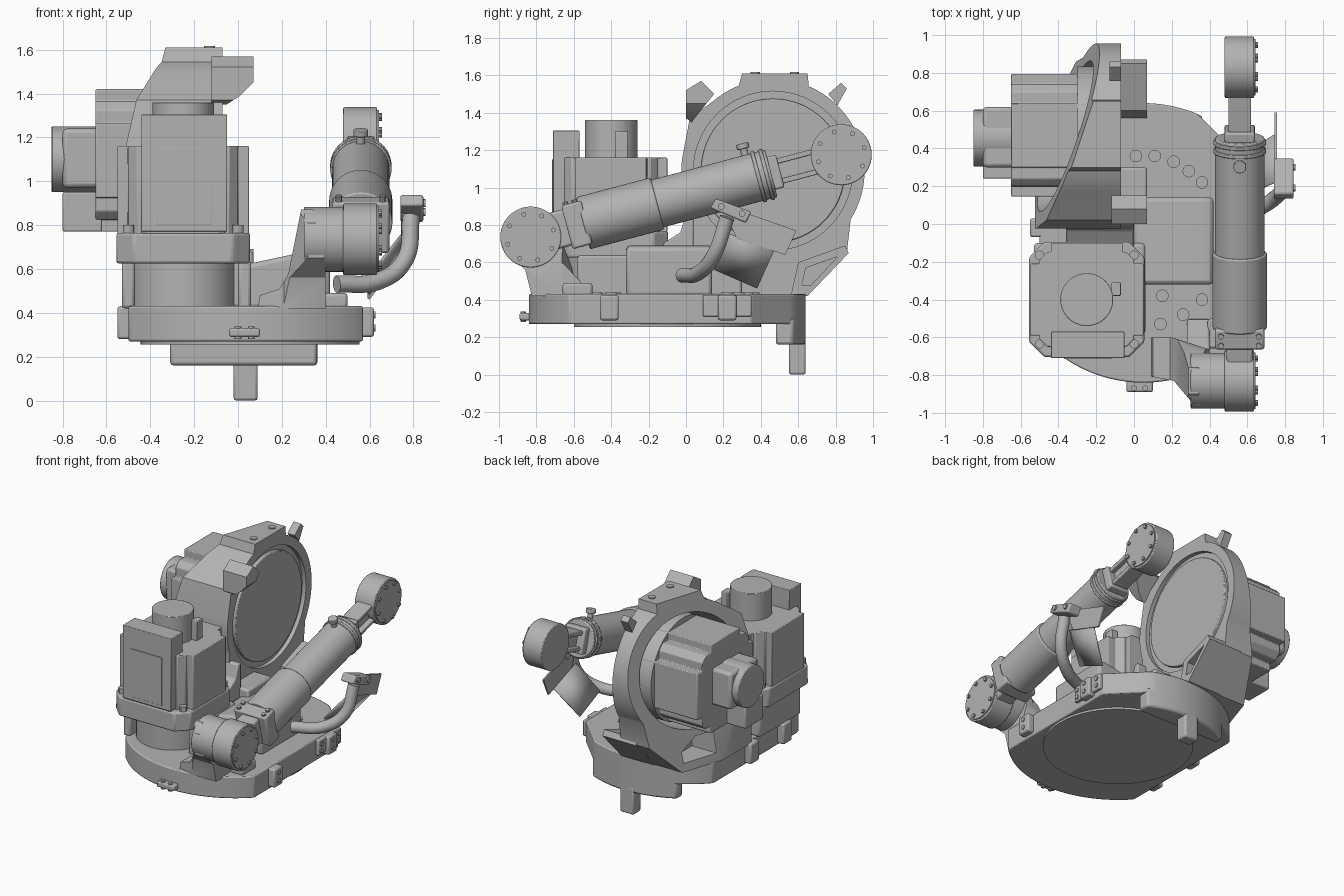
import bpy, bmesh
from math import sin, cos, pi, radians
from mathutils import Vector, Matrix

old = bpy.data.objects.get("Cube")
if old:
    bpy.data.objects.remove(old)

grey = bpy.data.materials.new("machine_grey")
grey.use_nodes = True
COLOUR = (0.45, 0.45, 0.45, 1)
grey.diffuse_color = COLOUR
grey.node_tree.nodes["Principled BSDF"].inputs["Base Color"].default_value = COLOUR
parts = []


def finish(name, bm, bevel=0):
    bmesh.ops.recalc_face_normals(bm, faces=bm.faces)
    me = bpy.data.meshes.new(name)
    bm.to_mesh(me)
    bm.free()
    ob = bpy.data.objects.new(name, me)
    bpy.context.collection.objects.link(ob)
    me.materials.append(grey)
    if bevel:
        mod = ob.modifiers.new("edge", 'BEVEL')
        mod.width, mod.segments, mod.limit_method = bevel, 2, 'ANGLE'
    parts.append(ob)
    return ob


def prism_mesh(pts, axis, lo, hi):
    # profile in the two remaining axes, extruded along the named axis
    place = {'x': lambda a, b, t: (t, a, b), 'y': lambda a, b, t: (a, t, b),
             'z': lambda a, b, t: (a, b, t)}[axis]
    bm = bmesh.new()
    rings = [[bm.verts.new(place(a, b, t)) for a, b in pts] for t in (lo, hi)]
    for ring in rings:
        bm.faces.new(ring)
    for i in range(len(pts)):
        j = (i + 1) % len(pts)
        bm.faces.new((rings[0][i], rings[0][j], rings[1][j], rings[1][i]))
    return bm


def prism(name, pts, axis, lo, hi, bevel=0):
    return finish(name, prism_mesh(pts, axis, lo, hi), bevel)


def box(name, x, y, z, bevel=0.01):
    return prism(name, [(x[0], y[0]), (x[1], y[0]), (x[1], y[1]), (x[0], y[1])], 'z', *z, bevel)


def cyl(name, a, b, r, bevel=0, n=48):
    a, b = Vector(a), Vector(b)
    bm = bmesh.new()
    turn = (b - a).to_track_quat('Z', 'Y').to_matrix().to_4x4()
    bmesh.ops.create_cone(bm, cap_ends=True, segments=n, radius1=r, radius2=r,
                          depth=(b - a).length, matrix=Matrix.Translation((a + b) / 2) @ turn)
    return finish(name, bm, bevel)


def arc(cx, cy, r, a0, a1, n):
    return [(cx + r * cos(radians(a0 + (a1 - a0) * i / n)),
             cy + r * sin(radians(a0 + (a1 - a0) * i / n))) for i in range(n + 1)]


def cut(ob, cutter, operation='DIFFERENCE'):
    cutter.hide_render = True
    mod = ob.modifiers.new("cut", 'BOOLEAN')
    mod.object, mod.solver, mod.operation = cutter, 'EXACT', operation
    bpy.context.view_layer.objects.active = ob
    bpy.ops.object.modifier_apply(modifier=mod.name)
    parts.remove(cutter)
    bpy.data.objects.remove(cutter)


def ribbed(cx, cy, h, b, a):
    # square motor section with stepped corners
    quarter = [(h, -a), (h, a), (b, a), (b, b - .04), (b - .04, b), (a, b)]
    return [(cx + x * cos(q) - y * sin(q), cy + x * sin(q) + y * cos(q))
            for q in (0, pi / 2, pi, 3 * pi / 2) for x, y in quarter]


# base: round plate trimmed flat on both sides and across the back corner
outline = [(max(-.5, min(.57, x)), y) for x, y in arc(.05, -.1, .74, 0, 357.5, 143)]
outline = [(x, min(y, .92 - x)) for x, y in outline]
clean = [p for i, p in enumerate(outline)
         if not (p[0] in (-.5, .57) and outline[i - 1][0] == p[0]
                 and outline[(i + 1) % len(outline)][0] == p[0])]
prism("base_plate", clean, 'z', .27, .43, .008)
cyl("base_underside_disc", (.055, -.1, .255), (.055, -.1, .28), .5, n=64)
prism("rear_foot", [(.36, .48)] + arc(.05, -.1, .74, 65, 119, 16) + [(-.31, .48)],
      'z', .16, .3, .015)
box("locating_peg", (-.02, .09), (.55, .64), (0, .2), .012)
prism("centre_housing", [(.0, .42), (.42, .42), (.42, .68), (.36, .69), (.08, .63), (.0, .62)],
      'y', -.32, .14, .02)
for x, y in [(.01, .36), (.11, .36), (.21, .33), (.29, .28), (.36, .22), (.15, -.38),
             (.26, -.48), (.36, -.4), (.14, -.53), (.15, -.66), (.15, -.76)]:
    cyl("base_bolt", (x, y, .42), (x, y, .438), .033, n=20)
box("side_mount", (.54, .595), (.09, .35), (.31, .425), .008)
for y in (-.41, .22):
    box("side_tab", (.54, .62), (y - .05, y + .05), (.29, .425), .012)
    for z in (.33, .39):
        cyl("tab_bolt", (.6, y, z), (.626, y, z), .016, n=12)
for y in (.12, .32):
    for z in (.34, .39):
        cyl("mount_bolt", (.58, y, z), (.602, y, z), .016, n=12)
box("front_tab", (-.04, .1), (-.89, -.8), (.29, .33))
for x in (0, .06):
    cyl("front_tab_bolt", (x, -.87, .28), (x, -.87, .338), .015, n=12)
for y in (-.4, -.02):
    box("left_tab", (-.55, -.48), (y - .05, y + .05), (.28, .43), .012)

# upright ring housing: round profile with a flat pad and a foot, sliced at a slant
CY, CZ = .465, 1.09
profile = ([(-.01, .42), (.64, .42), (.86, .65)] + arc(CY, CZ, .49, -32, 67, 30)
           + [(.65, 1.61), (.3, 1.61)] + arc(CY, CZ, .49, 112, 130, 6) + [(.02, 1.37)]
           + arc(CY, CZ, .49, 172, 200, 10) + [(-.01, .75)])
bm = prism_mesh(profile, 'x', -.525, -.07)
res = bmesh.ops.bisect_plane(bm, geom=bm.verts[:] + bm.edges[:] + bm.faces[:], dist=1e-5,
                             plane_co=(-.28, .46, 1.6), plane_no=(1, -.33, -.167), clear_inner=True)
bmesh.ops.holes_fill(bm, edges=[e for e in res["geom_cut"] if isinstance(e, bmesh.types.BMEdge)])
ring = finish("ring_housing", bm)
cut(ring, cyl("bore", (-.8, CY, CZ), (-.13, CY, CZ), .4, n=64))
cut(ring, cyl("face_recess", (-.1, CY, CZ), (0, CY, CZ), .425, n=64))
cut(ring, prism("foot_pocket", [(.36, .48), (.62, .48), (.62, .56), (.5, .64), (.36, .64)],
                'x', -.7, -.3))
cyl("ring_disc", (-.12, CY, CZ), (-.075, CY, CZ), .385, .006, 64)
prism("ring_web", [(-.14, .42), (.04, .42), (.04, .86), (0, .86), (-.03, .76), (-.14, .69)],
      'x', -.36, 0, .01)
ear = prism("upper_ear", [(.08, 1.57), (.15, 1.5), (.03, 1.35), (0, 1.37), (0, 1.52)],
            'x', -.12, .07)
cut(ear, prism("ear_slope", [(.1, 1.48), (.01, 1.39), (-.13, 1.3), (.1, 1.3)], 'y', -.1, .3))
lower = prism("lower_ear", [(.56, .42), (.6, .6), (.85, .69), (.87, .65), (.65, .42)], 'x', -.2, .07)
cut(lower, prism("ear_window", [(.62, .48), (.64, .57), (.81, .63), (.67, .48)], 'x', -.06, .3))
box("front_ear", (-.1, .07), (.02, .3), (.42, .68), .015)
prism("small_lug", [(.76, 1.5), (.83, 1.56), (.86, 1.53), (.81, 1.44)], 'x', -.13, -.07)
for y in (.37, .58):
    cyl("pad_bolt", (-.13, y, 1.6), (-.13, y, 1.617), .025, n=16)

# side motor lying along x
prism("side_motor", ribbed(.47, 1.095, .325, .27, .17), 'x', -.65, -.12, .006)
cyl("side_motor_flange", (-.3, CY, CZ), (-.12, CY, CZ), .37, n=64)
box("side_motor_step", (-.8, -.62), (.3, .62), (.97, 1.24), .02)
box("side_motor_connector", (-.8, -.62), (.24, .45), (.77, .95), .008)
cyl("side_motor_cap", (-.85, .455, 1.1), (-.62, .455, 1.1), .15, .005)

# upright gearbox and motor
GX, GY = -.25, -.4
cyl("gearbox_column", (GX, GY, .42), (GX, GY, .64), .245)
box("gearbox_back_wall", (-.53, .06), (-.48, -.1), (.42, .64), .02)
for x in (-.5, .03):
    box("gearbox_post", (x - .03, x + .03), (-.58, -.2), (.42, .64), .015)
c, h = .08, .305
flange = [(GX + sx * a, GY + sy * b) for sx, sy, o in
          ((1, -1, 0), (1, 1, 1), (-1, 1, 0), (-1, -1, 1))
          for a, b in (((h - c, h), (h, h - c)) if not o else ((h, h - c), (h - c, h)))]
prism("gearbox_flange", flange, 'z', .625, .765, .012)
prism("upright_motor", ribbed(GX, GY, .3, .25, .19), 'z', .76, 1.16, .005)
box("motor_front_box", (-.44, -.05), (-.71, -.57), (.77, 1.305), .004)
box("motor_front_panel", (-.37, -.12), (-.716, -.7), (.8, 1.15), .002)
cyl("motor_cap", (GX, GY, 1.15), (GX, GY, 1.36), .14, .004)
box("motor_cap_plug", (-.12, -.07), (-.38, -.31), (1.15, 1.3), .005)
for sx in (-1, 1):
    for sy in (-1, 1):
        x, y = GX + .25 * sx, GY + .235 * sy
        cyl("flange_bolt", (x, y, .76), (x, y, .8), .025, n=12)

# telescopic actuator between two hubs
AX = .56
start, end = Vector((AX, -.83, .735)), Vector((AX, .83, 1.175))
d = (end - start).normalized()
n = Vector((0, -d.z, d.y))


def at(s, off=0, side=0):
    return start + d * s + n * off + Vector((side, 0, 0))


def link(name, s0, s1, lo, hi, x0, x1, bevel=.01):
    pts = [at(s, o) for s, o in ((s0, lo), (s1, lo), (s1, hi), (s0, hi))]
    prism(name, [(p.y, p.z) for p in pts], 'x', x0, x1, bevel)


for label, centre in (("lower", start), ("upper", end)):
    px = Vector((1, 0, 0))
    cyl(label + "_hub", centre - px * .08, centre + px * .075, .163, .006, 56)
    cyl(label + "_hub_cover", centre + px * .06, centre + px * .083, .15, 0, 56)
    for i in range(8):
        p = centre + Vector((.08, .128 * cos(i * pi / 4 + .3), .128 * sin(i * pi / 4 + .3)))
        cyl("hub_bolt", p, p + px * .016, .013, n=10)
link("actuator_neck_block", .05, .25, -.1, .1, .49, .63, .015)
link("actuator_clevis", .2, .31, -.12, .12, .43, .69, .012)
for s in (.225, .275):
    for side in (-.1, .1):
        cyl("clevis_bolt", at(s, .11, side), at(s, .135, side), .015, n=10)
cyl("actuator_sleeve", at(.29), at(.7), .144, .008)
cyl("actuator_barrel", at(.65), at(1.33), .131, .006)
for s in (1.25, 1.295):
    cyl("actuator_collar", at(s), at(s + .02), .14, .004)
link("rod_web", 1.3, 1.65, -.055, .055, .535, .585)
for o in (-.055, .055):
    link("rod_rail", 1.32, 1.62, o - .014, o + .014, .5, .62, .005)
link("rod_foot", 1.32, 1.38, -.09, .09, .48, .64)
cyl("grease_stem", at(1.22, .1), at(1.22, .19), .02, n=16)
cyl("grease_cap", at(1.22, .165), at(1.22, .195), .034, .004, 16)

# lower pivot carrier and its swept bracket
cyl("pivot_drum", (.3, -.83, .735), (.53, -.83, .735), .148, .008)
bracket = prism("pivot_bracket", [(.09, .42), (.1, .48), (.19, .51), (.23, .58), (.27, .78),
                                  (.29, .88), (.34, .88), (.4, .62), (.4, .42)], 'y', -1, -.5)
cut(bracket, prism("plan_trim", [(.05, -.6), (.2, -.6), (.45, -.68), (.45, -.96), (.32, -.96),
                                 (.21, -.83), (.05, -.8)], 'z', .3, 1), 'INTERSECT')
cut(bracket, prism("side_trim", [(-.9, .87), (-.97, .8), (-.97, .66), (-.86, .56), (-.82, .4),
                                 (-.5, .4), (-.6, .55), (-.68, .75), (-.76, .87)],
                   'x', 0, 1), 'INTERSECT')
prism("pivot_gusset", [(-.86, .58), (-.68, .62), (-.5, .43), (-.8, .42)], 'x', .28, .4, .01)
box("pivot_pad", (.39, .5), (-.66, -.5), (.42, .49), .015)

# curved hose with its clamp and bent sheet
curve = bpy.data.curves.new("hose", 'CURVE')
curve.dimensions, curve.bevel_depth, curve.bevel_resolution = '3D', .04, 5
curve.use_fill_caps = True
spline = curve.splines.new('BEZIER')
path = [(.45, -.02, .53), (.64, .07, .545), (.76, .15, .64), (.79, .22, .84)]
spline.bezier_points.add(len(path) - 1)
for bp, co in zip(spline.bezier_points, path):
    bp.co = co
    bp.handle_left_type = bp.handle_right_type = 'AUTO'
curve.materials.append(grey)
hose = bpy.data.objects.new("hose", curve)
bpy.context.collection.objects.link(hose)
prism("hose_clamp", [(.13, .89), (.16, .94), (.35, .87), (.32, .81)], 'x', .74, .845, .01)
for y, z in ((.19, .9), (.3, .86)):
    cyl("clamp_bolt", (.84, y, z), (.856, y, z), .018, n=12)
prism("sheet_wing", [(.19, .91), (.59, .77), (.53, .64), (.27, .73)], 'x', .744, .756)
bm = bmesh.new()
bm.faces.new([bm.verts.new(p) for p in ((.75, .22, .75), (.75, .47, .66),
                                        (.6, .38, .46), (.6, .15, .56))])
sheet = finish("sheet_fold", bm)
sheet.modifiers.new("thickness", 'SOLIDIFY').thickness = .012

# smooth shading with crisp edges
bpy.ops.object.select_all(action='DESELECT')
for ob in parts:
    ob.select_set(True)
bpy.context.view_layer.objects.active = parts[0]
bpy.ops.object.shade_smooth_by_angle(angle=radians(30))
